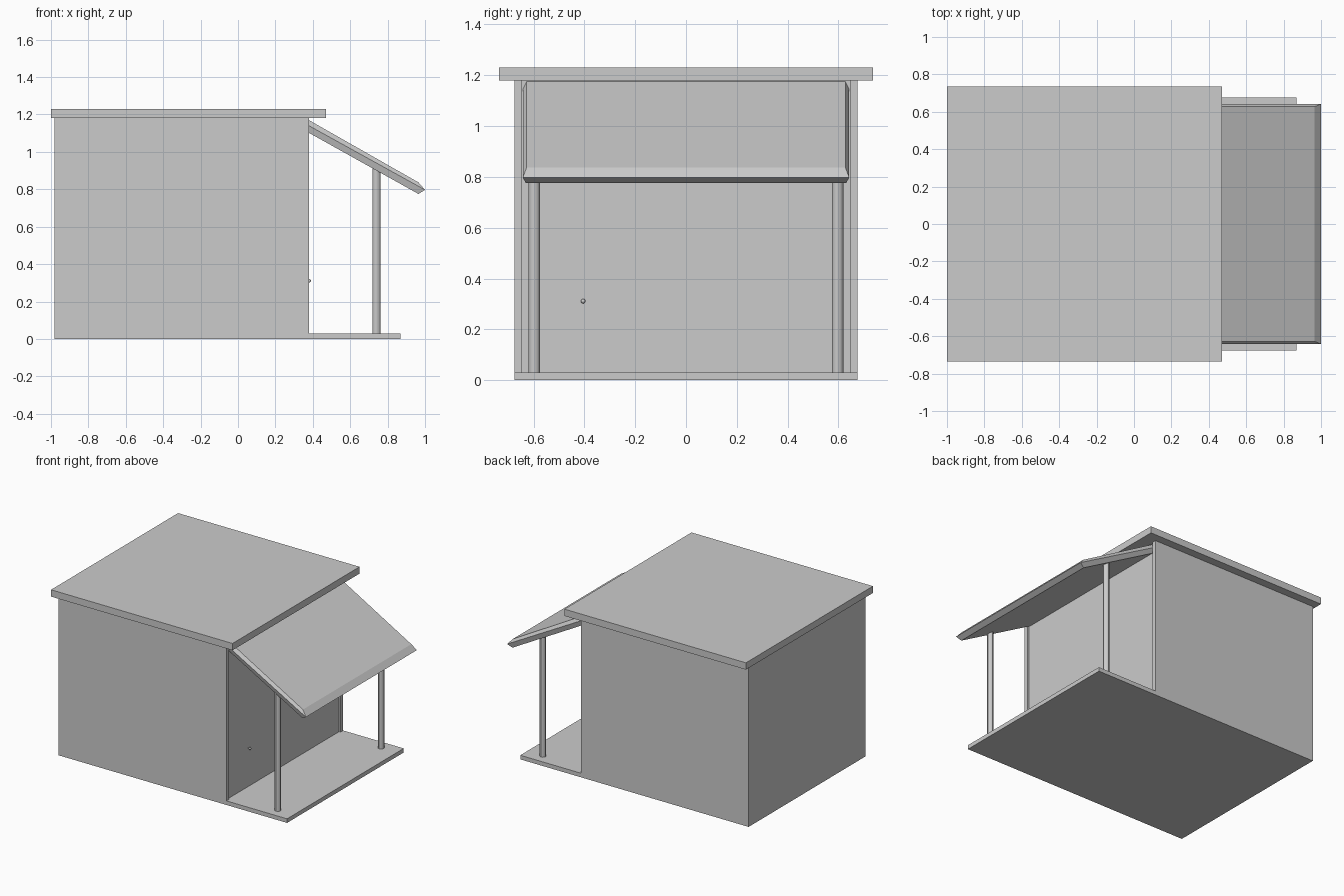
import bpy, bmesh

if "Cube" in bpy.data.objects:
    bpy.data.objects.remove(bpy.data.objects["Cube"])

def add_mesh(name, bm):
    bmesh.ops.recalc_face_normals(bm, faces=bm.faces)
    me = bpy.data.meshes.new(name)
    bm.to_mesh(me)
    bm.free()
    ob = bpy.data.objects.new(name, me)
    bpy.context.collection.objects.link(ob)
    return ob

def box(name, x, y, z):
    bm = bmesh.new()
    bmesh.ops.create_cube(bm, size=1)
    for v in bm.verts:
        v.co = [r[0] if c < 0 else r[1] for c, r in zip(v.co, (x, y, z))]
    return add_mesh(name, bm)

WALL_Y, T = 0.675, 0.03
INNER = WALL_Y - T

# floor and porch deck
box("house_floor", (-0.95, 0.38), (-INNER, INNER), (0, T))
box("porch_deck", (0.38, 0.87), (-WALL_Y, WALL_Y), (0, T))

# walls: the door wall sits slightly behind the side wall ends
box("left_side_wall", (-0.98, 0.38), (-WALL_Y, -INNER), (0, 1.18))
box("right_side_wall", (-0.98, 0.38), (INNER, WALL_Y), (0, 1.18))
box("back_wall", (-0.98, -0.95), (-INNER, INNER), (0, 1.18))
box("door_wall", (0.34, 0.368), (-INNER, INNER), (T, 1.18))

# flat roof
box("roof", (-1.0, 0.47), (-0.735, 0.735), (1.18, 1.23))

# sloping awning: top, widest and bottom layers give chamfered rims
# each layer: house x, house z, outer x, outer z, half width
layers = [(0.37, 1.175, 0.965, 0.837, 0.627),
          (0.37, 1.145, 1.0, 0.797, 0.642),
          (0.37, 1.107, 0.965, 0.775, 0.63)]
bm = bmesh.new()
rings = [[bm.verts.new(p) for p in ((xa, -w, za), (xb, -w, zb), (xb, w, zb), (xa, w, za))]
         for xa, za, xb, zb, w in layers]
bm.faces.new(rings[0])
bm.faces.new(rings[-1])
for a, b in zip(rings, rings[1:]):
    for i in range(4):
        j = (i + 1) % 4
        bm.faces.new((a[i], a[j], b[j], b[i]))
add_mesh("porch_awning", bm)

# porch posts
for side, name in ((-1, "left_post"), (1, "right_post")):
    bpy.ops.mesh.primitive_cylinder_add(vertices=12, radius=0.022, depth=0.89,
                                        location=(0.741, side * 0.597, T + 0.445))
    ob = bpy.context.object
    ob.name = name
    bpy.ops.object.shade_smooth_by_angle()

# door knob
bpy.ops.mesh.primitive_uv_sphere_add(segments=12, ring_count=8, radius=0.009,
                                     location=(0.381, -0.405, 0.311))
bpy.context.object.name = "door_knob"
bpy.ops.object.shade_smooth_by_angle()
box("knob_stem", (0.366, 0.38), (-0.408, -0.402), (0.308, 0.314))
